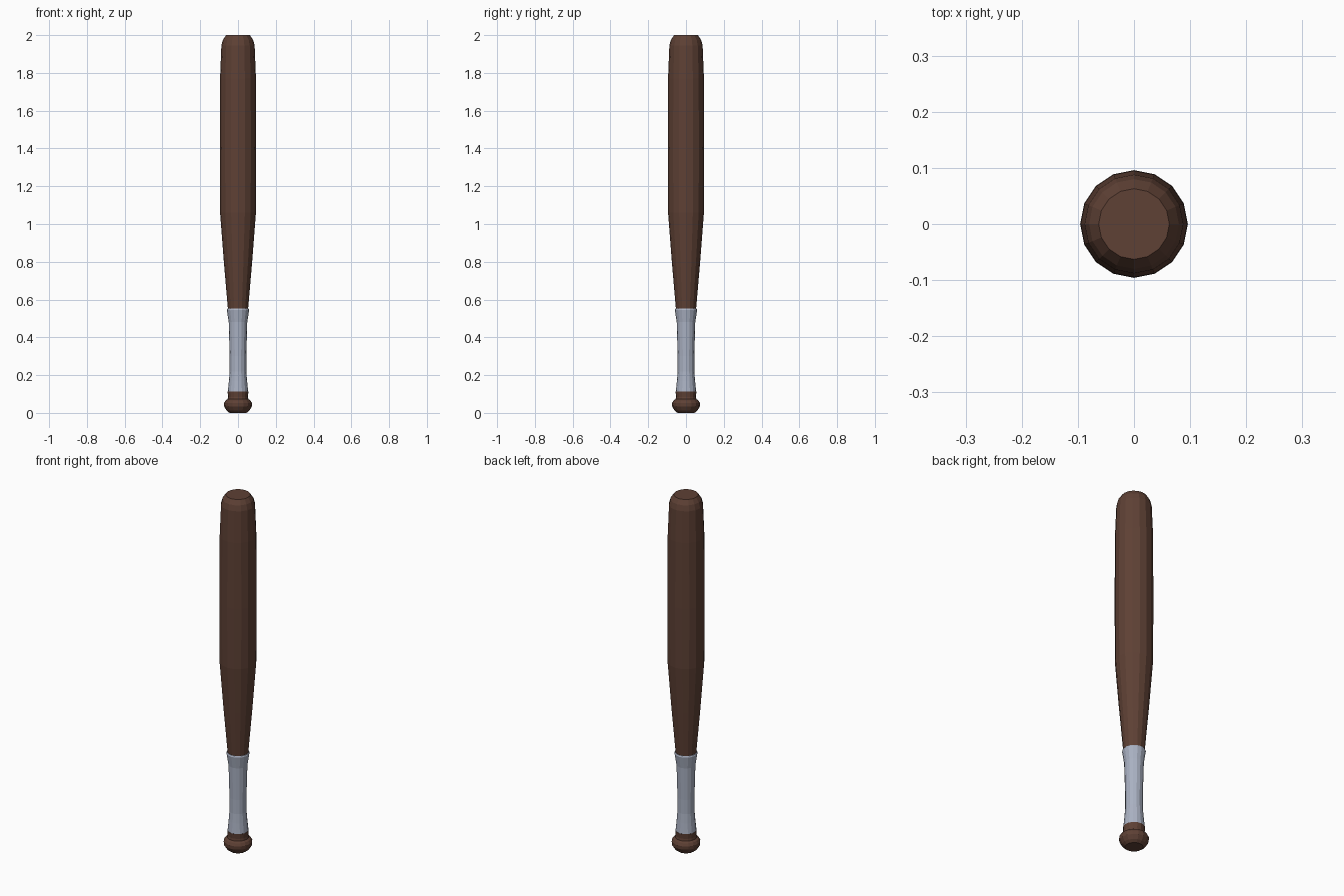
import bpy, bmesh, math

if "Cube" in bpy.data.objects:
    bpy.data.objects.remove(bpy.data.objects["Cube"])

SIDES = 16


def material(name, colour):
    m = bpy.data.materials.new(name)
    m.diffuse_color = (*colour, 1)
    m.use_nodes = True
    m.node_tree.nodes["Principled BSDF"].inputs["Base Color"].default_value = m.diffuse_color
    return m


def lathe(name, profile, mat):
    """Flat-shaded closed solid turned around z from (radius, height) points."""
    bm = bmesh.new()
    rings = []
    for r, z in profile:
        rings.append([bm.verts.new((r * math.cos(2 * math.pi * i / SIDES),
                                    r * math.sin(2 * math.pi * i / SIDES), z))
                      for i in range(SIDES)])
    for low, high in zip(rings, rings[1:]):
        for i in range(SIDES):
            j = (i + 1) % SIDES
            bm.faces.new((low[i], low[j], high[j], high[i]))
    bm.faces.new(rings[0][::-1])
    bm.faces.new(rings[-1])
    me = bpy.data.meshes.new(name)
    bm.to_mesh(me)
    bm.free()
    me.materials.append(mat)
    ob = bpy.data.objects.new(name, me)
    bpy.context.collection.objects.link(ob)
    return ob


wood = material("dark_wood", (0.112, 0.052, 0.035))
tape = material("grey_tape", (0.40, 0.44, 0.54))

# Tapered barrel with rounded tip
lathe("barrel", [(0.053, 0.545), (0.075, 0.80), (0.095, 1.06), (0.096, 1.40),
                 (0.095, 1.77), (0.088, 1.945), (0.080, 1.975), (0.063, 2.0)], wood)

# Wrapped grip, pinched in the middle
lathe("grip", [(0.054, 0.11), (0.048, 0.17), (0.044, 0.22), (0.044, 0.30),
               (0.049, 0.48), (0.059, 0.545), (0.056, 0.552)], tape)

# Collar and knob at the handle end
lathe("knob", [(0.045, 0.0), (0.060, 0.012), (0.073, 0.033), (0.074, 0.052),
               (0.066, 0.066), (0.055, 0.073), (0.053, 0.085), (0.055, 0.112)], wood)
